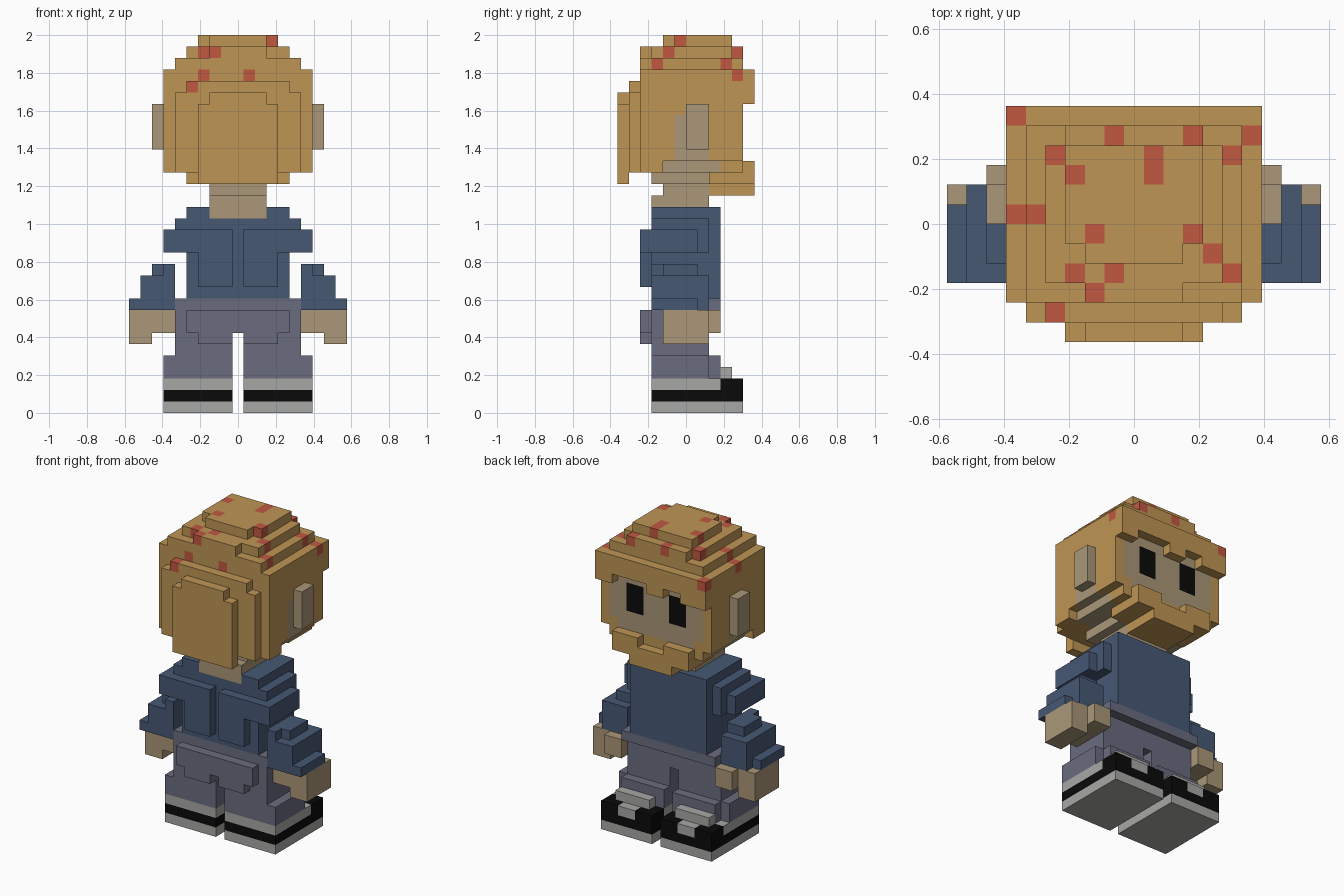
import bpy, bmesh
from mathutils import Vector

default = bpy.data.objects.get("Cube")
if default:
    bpy.data.objects.remove(default, do_unlink=True)

UNIT = 2 / 33


def linear(c):
    c /= 255
    return c / 12.92 if c <= 0.04045 else ((c + 0.055) / 1.055) ** 2.4


def material(name, rgb):
    mat = bpy.data.materials.new(name)
    colour = [linear(c) for c in rgb] + [1]
    mat.use_nodes = True
    mat.diffuse_color = colour
    shader = mat.node_tree.nodes["Principled BSDF"]
    shader.inputs["Base Color"].default_value = colour
    shader.inputs["Roughness"].default_value = 0.9
    return mat


hair = material("golden hair", (191, 149, 84))
skin = material("tan skin", (170, 151, 121))
blue = material("navy shirt", (71, 88, 116))
purple = material("dusky trousers", (106, 108, 126))
grey = material("shoe grey", (167, 167, 166))
black = material("black", (10, 10, 10))
red = material("red fleck", (192, 88, 65))

DIRECTIONS = [Vector(d) for d in ((1, 0, 0), (-1, 0, 0), (0, 1, 0),
                                  (0, -1, 0), (0, 0, 1), (0, 0, -1))]


class Blocks:
    """A part made of unit blocks; later boxes repaint earlier ones."""

    def __init__(self, name):
        self.name, self.cells = name, {}

    def box(self, mat, x, y, z):
        # x counts block centres inclusively, y and z are edges
        for i in range(x[0], x[1] + 1):
            for j in range(*y):
                for k in range(*z):
                    self.cells[i, j, k] = mat

    def pair(self, mat, x, y, z):
        self.box(mat, x, y, z)
        self.box(mat, (-x[1], -x[0]), y, z)

    def fleck(self, mat, i, j):
        top = max(k for a, b, k in self.cells if (a, b) == (i, j))
        self.cells[i, j, top] = mat

    def build(self, flip=False):
        mats = list(dict.fromkeys(self.cells.values()))
        bm = bmesh.new()
        for cell, mat in self.cells.items():
            for d in DIRECTIONS:
                if tuple(int(c) for c in Vector(cell) + d) in self.cells:
                    continue
                centre = Vector(cell) + Vector((0, 0.5, 0.5)) + d / 2
                u = Vector((d.y, d.z, d.x)) / 2
                v = d.cross(u)
                quad = (centre - u - v, centre + u - v, centre + u + v, centre - u + v)
                face = bm.faces.new([bm.verts.new(p * UNIT) for p in quad])
                face.material_index = mats.index(mat)
        bmesh.ops.remove_doubles(bm, verts=bm.verts, dist=UNIT / 100)
        if flip:
            bmesh.ops.scale(bm, vec=(-1, 1, 1), verts=bm.verts)
            bmesh.ops.reverse_faces(bm, faces=bm.faces)
        bmesh.ops.dissolve_limit(bm, angle_limit=0.01, verts=bm.verts,
                                 edges=bm.edges, delimit={'MATERIAL'})
        name = ("right_" if flip else "") + self.name
        mesh = bpy.data.meshes.new(name)
        bm.to_mesh(mesh)
        bm.free()
        for mat in mats:
            mesh.materials.append(mat)
        bpy.context.collection.objects.link(bpy.data.objects.new(name, mesh))


# Head core and stepped crown
head = Blocks("head")
head.box(hair, (-6, 6), (-4, 5), (22, 30))
head.box(hair, (-6, 6), (-4, -2), (21, 22))
head.box(hair, (-5, 5), (-4, 5), (30, 31))
head.box(hair, (-4, 4), (-3, 4), (31, 32))
head.box(hair, (-2, 2), (-4, -3), (31, 32))
head.box(hair, (-3, 3), (4, 5), (31, 32))
head.box(hair, (-3, 3), (-1, 4), (32, 33))
head.box(hair, (-2, 2), (-2, -1), (32, 33))

# Layered hair behind
head.box(hair, (-5, 5), (-5, -4), (21, 28))
head.box(hair, (-4, 4), (-5, -4), (28, 29))
head.box(hair, (-3, 3), (-6, -5), (21, 27))
head.box(hair, (-2, 2), (-6, -5), (27, 28))
head.box(hair, (-3, 3), (-6, -5), (20, 21))

# Fringe
head.box(hair, (-6, 6), (5, 6), (28, 30))
head.pair(hair, (5, 6), (5, 6), (27, 28))
head.box(hair, (-5, -4), (5, 6), (27, 28))
head.box(hair, (-1, 0), (5, 6), (27, 28))

# Face and eyes
head.box(skin, (-4, 4), (4, 5), (22, 28))
head.pair(skin, (5, 5), (4, 5), (23, 27))
head.pair(black, (2, 3), (4, 5), (24, 27))

# Jaw, ears and temples
head.box(skin, (-5, 5), (-2, 3), (21, 22))
head.box(skin, (-3, 3), (-3, 2), (20, 21))
head.pair(skin, (6, 6), (-1, 2), (22, 26))
head.pair(skin, (7, 7), (0, 2), (23, 27))

# Beard
head.box(hair, (-5, 5), (3, 5), (21, 22))
head.box(hair, (-4, 4), (2, 6), (20, 21))
head.pair(hair, (2, 4), (5, 6), (21, 22))
head.box(hair, (-2, 2), (2, 6), (19, 20))

# Flecks scattered over the crown
for spot in ((-6, 5), (-6, 0), (-5, 0), (-4, 3), (-3, 2), (-1, 4), (1, 2),
             (1, 3), (3, 4), (5, 3), (6, 4), (-2, -1), (3, -1), (4, -2),
             (5, -3), (-3, -3), (-1, -3), (-2, -4), (-4, -5)):
    head.fleck(red, *spot)
for side in (-3, 1):
    head.box(red, (side, side), (-4, -3), (29, 30))
head.build()

# Neck
neck = Blocks("neck")
neck.box(skin, (-2, 2), (-2, 2), (18, 20))
neck.box(skin, (-2, 2), (-3, -2), (17, 19))
neck.build()

# Shirt with stepped shoulders and raised panels
shirt = Blocks("shirt")
shirt.box(blue, (-4, 4), (-3, 3), (10, 18))
shirt.box(skin, (-2, 2), (-3, -2), (17, 18))
shirt.pair(blue, (5, 5), (-3, 2), (14, 17))
shirt.pair(blue, (6, 6), (-3, 1), (14, 16))
shirt.pair(blue, (1, 6), (-4, -3), (14, 16))
shirt.pair(blue, (1, 3), (-4, -3), (11, 14))
shirt.build()

# Arms: sleeve and hand
arm = Blocks("arm")
arm.box(skin, (6, 9), (-2, 2), (7, 9))
arm.box(skin, (6, 7), (2, 3), (7, 9))
arm.box(skin, (8, 9), (-2, 2), (6, 7))
arm.box(blue, (6, 9), (-3, 1), (9, 10))
arm.box(blue, (6, 8), (1, 2), (9, 10))
arm.box(blue, (6, 8), (-3, 2), (10, 12))
arm.box(blue, (6, 7), (-2, 1), (12, 13))
arm.box(blue, (6, 6), (-3, -2), (12, 13))

# Trousers
trousers = Blocks("trousers")
trousers.box(purple, (-5, 5), (-3, 2), (7, 10))
trousers.box(purple, (-5, 5), (2, 3), (9, 10))
trousers.box(purple, (-4, 4), (-4, -3), (7, 9))
trousers.pair(purple, (1, 3), (-4, -3), (6, 7))
trousers.pair(purple, (1, 5), (-3, 2), (5, 7))
trousers.pair(purple, (1, 6), (-3, 2), (3, 5))
trousers.pair(purple, (1, 5), (2, 3), (3, 5))
trousers.build()

# Shoes: sole, stripe, upper, black toe with pale tongue
shoe = Blocks("shoe")
shoe.box(grey, (1, 6), (-3, 5), (0, 1))
shoe.box(black, (1, 6), (-3, 5), (1, 2))
shoe.box(grey, (1, 6), (-3, 3), (2, 3))
shoe.box(black, (1, 6), (3, 5), (2, 3))
shoe.box(grey, (2, 5), (3, 4), (3, 4))
shoe.box(grey, (3, 4), (4, 5), (2, 3))

for part in (arm, shoe):
    part.build()
    part.build(flip=True)
